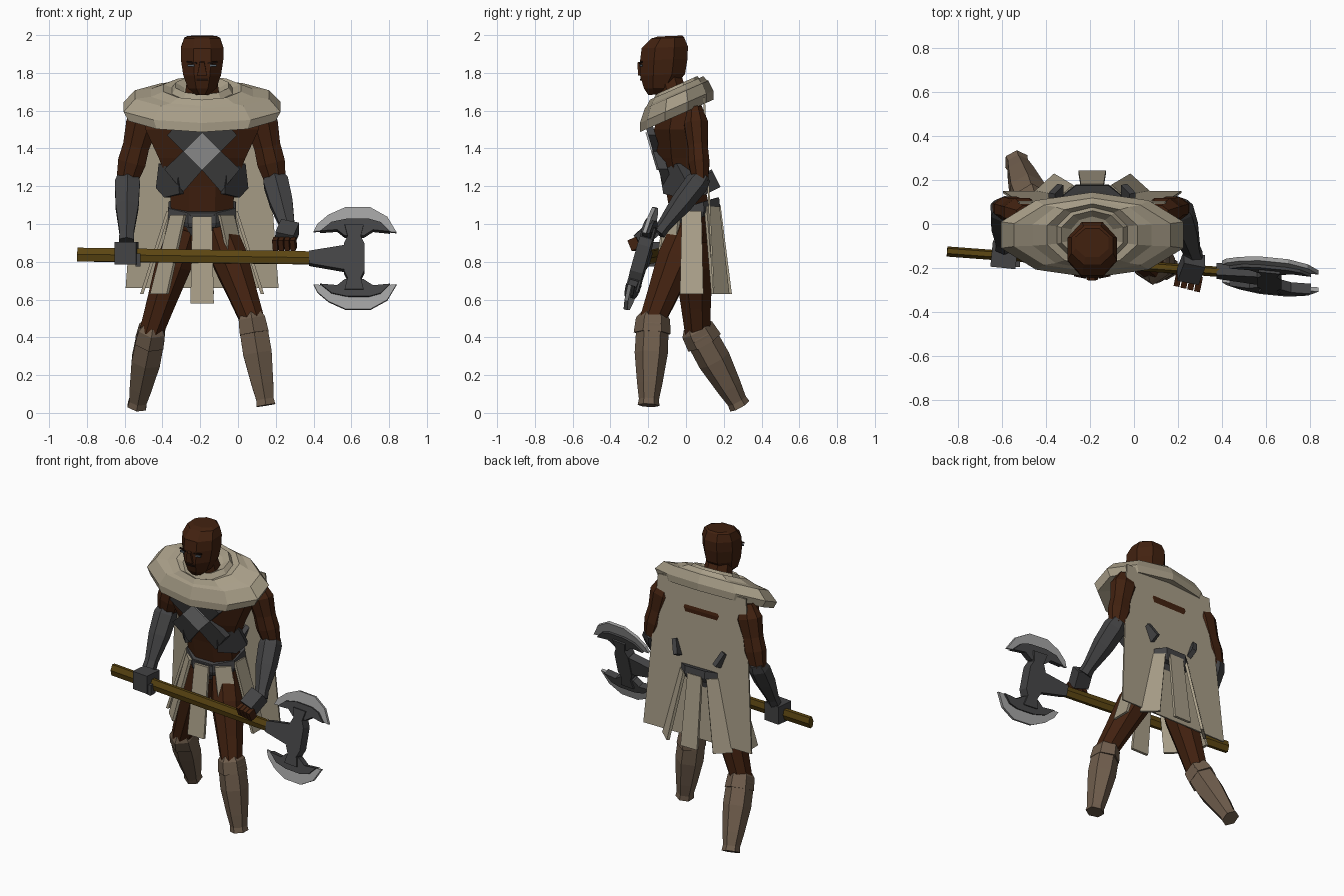
import bpy, bmesh, math
from mathutils import Vector, Matrix, Euler

if "Cube" in bpy.data.objects:
    bpy.data.objects.remove(bpy.data.objects["Cube"])


def material(name, rgb):
    m = bpy.data.materials.new(name)
    m.use_nodes = True
    m.diffuse_color = (*rgb, 1)
    m.node_tree.nodes["Principled BSDF"].inputs["Base Color"].default_value = (*rgb, 1)
    return m


SKIN = material("dark_skin", (0.054, 0.0155, 0.005))
CLOTH = material("tan_cloth", (0.39, 0.34, 0.245))
LEATHER = material("brown_leather", (0.16, 0.11, 0.073))
IRON = material("dark_iron", (0.056, 0.056, 0.058))
STEEL = material("bright_steel", (0.34, 0.34, 0.34))
WOOD = material("shaft_wood", (0.105, 0.06, 0.006))
EYE = material("eye_grey", (0.1, 0.13, 0.16))
DARK = material("face_shadow", (0.012, 0.005, 0.003))

CX = -0.19  # body centre line


def finish(name, mat, bm):
    bmesh.ops.recalc_face_normals(bm, faces=bm.faces)
    me = bpy.data.meshes.new(name)
    bm.to_mesh(me)
    bm.free()
    me.materials.append(mat)
    ob = bpy.data.objects.new(name, me)
    bpy.context.collection.objects.link(ob)
    return ob


def loft(name, mat, rings, n=8, along=False, tilt=0):
    """Skin rings of (x, y, z, rx, ry), level or square to the first-to-last line."""
    bm = bmesh.new()
    rot = Matrix.Identity(3)
    if along:
        axis = Vector(rings[-1][:3]) - Vector(rings[0][:3])
        rot = Vector((0, 0, -1)).rotation_difference(axis).to_matrix()
    loops = []
    for x, y, z, rx, ry in rings:
        loop = []
        for i in range(n):
            a = math.tau * (i + 0.5) / n
            k = 1 / math.cos(math.pi / n)
            p = Vector((rx * k * math.cos(a), ry * k * math.sin(a), 0))
            p.z = tilt * p.y
            loop.append(bm.verts.new(Vector((x, y, z)) + rot @ p))
        loops.append(loop)
    for a, b in zip(loops, loops[1:]):
        for i in range(n):
            j = (i + 1) % n
            bm.faces.new((a[i], a[j], b[j], b[i]))
    bm.faces.new(loops[0])
    bm.faces.new(loops[-1])
    return finish(name, mat, bm)


def body(z, front, back, rx):
    return (CX, (front + back) / 2, z, rx, (back - front) / 2)


def prism(name, mat, pts, offset):
    bm = bmesh.new()
    a = [bm.verts.new(p) for p in pts]
    b = [bm.verts.new(Vector(p) + Vector(offset)) for p in pts]
    bm.faces.new(a)
    bm.faces.new(b)
    for i in range(len(a)):
        j = (i + 1) % len(a)
        bm.faces.new((a[i], a[j], b[j], b[i]))
    return finish(name, mat, bm)


def box(name, mat, loc, size, rot=(0, 0, 0)):
    bm = bmesh.new()
    m = Matrix.LocRotScale(Vector(loc), Euler(rot), Vector(size))
    bmesh.ops.create_cube(bm, size=1, matrix=m)
    return finish(name, mat, bm)


# Head, neck and face
loft("head", SKIN, [body(1.685, -.2, -.12, .035), body(1.72, -.222, -.06, .075),
                    body(1.79, -.243, -.005, .1), body(1.87, -.243, .008, .112),
                    body(1.935, -.235, .01, .112), body(1.985, -.185, -.01, .095),
                    body(1.995, -.15, -.02, .075)], n=8, tilt=.04)
loft("neck", SKIN, [body(1.55, -.12, .06, .11), body(1.8, -.16, -.03, .075)])
prism("nose", SKIN, [(CX - .012, -.24, 1.86), (CX + .012, -.24, 1.86),
                     (CX + .026, -.235, 1.79), (CX - .026, -.235, 1.79)], (0, -.018, -.005))
box("mouth", DARK, (CX, -.24, 1.765), (.06, .008, .01))
for s in (-1, 1):
    side = "left" if s > 0 else "right"
    box(side + "_eye", EYE, (CX + s * .058, -.238, 1.84), (.035, .009, .01), (0, 0, s * .2))
    box(side + "_brow", DARK, (CX + s * .055, -.239, 1.855), (.055, .009, .008), (0, s * -.12, s * .2))

# Torso
loft("torso", SKIN, [body(.9, -.05, .12, .13), body(1.06, -.085, .13, .165),
                     body(1.2, -.11, .1, .17), body(1.35, -.15, .1, .23),
                     body(1.5, -.17, .1118, .3), body(1.62, -.13, .085, .3),
                     body(1.68, -.1, .06, .14)])
loft("hip_guard", IRON, [body(.94, -.085, .12, .09), body(1.05, -.108, .14, .155)])
loft("belt", IRON, [body(1.02, -.1, .165, .17), body(1.05, -.11, .18, .18),
                    body(1.1, -.105, .175, .178), body(1.1, -.09, .15, .15)], tilt=.3)

# Hooded shoulder mantle
mantle = [(.095, .08, 1.71), (.14, .105, 1.735), (.16, .12, 1.705), (.205, .135, 1.72),
          (.27, .15, 1.695), (.355, .16, 1.685), (.415, .185, 1.62), (.39, .185, 1.572),
          (.28, .13, 1.6)]
loft("mantle", CLOTH, [(CX, -.05, z, rx, ry) for rx, ry, z in mantle], n=10, tilt=.44)

# Cape
prism("cape", CLOTH, [(CX - .33, .09, 1.67), (CX + .33, .09, 1.67),
                      (CX + .405, .14, .66), (CX - .405, .14, .66)], (0, .01, 0))


# Chest harness
def chest(x, z, out=0):
    return (CX + x, -.2 + (1.47 - z) * .3 - out, z)


d = .1
prism("chest_diamond", STEEL, [chest(0, 1.385 + d, .01), chest(d, 1.385, .01),
                               chest(0, 1.385 - d, .01), chest(-d, 1.385, .01)], (0, .04, 0))
for s in (-1, 1):
    side = "left_" if s > 0 else "right_"
    prism(side + "upper_strap", IRON, [chest(0, 1.485), chest(s * .1, 1.385), chest(s * .185, 1.47),
                                       chest(s * .14, 1.52), chest(s * .04, 1.525)], (0, .04, 0))
    prism(side + "lower_strap", IRON, [chest(s * .1, 1.385), chest(0, 1.285),
                                       chest(s * .1, 1.17), chest(s * .2, 1.29)], (0, .05, 0))
    x = CX + s * .13
    prism(side + "waist_guard", IRON, [(x, -.14, 1.28), (x + s * .1, -.05, 1.32),
                                       (x + s * .115, .02, 1.19), (x + s * .07, -.03, 1.14),
                                       (x - s * .01, -.12, 1.16)], (-s * .03, .05, 0))
    box(side + "back_guard", IRON, (CX + s * .165, .115, 1.22), (.03, .1, .1), (.5, s * .35, s * .2))

# Skirt panels around the belt
for i, deg in enumerate((0, 45, -45, 90, -90, 138, -138, 180)):
    a = math.radians(deg)
    out = Vector((math.sin(a), -math.cos(a), 0))
    tan = Vector((math.cos(a), math.sin(a), 0))
    top = Vector((CX + .17 * out.x, .03 + .135 * out.y, 1.07 - .03 * math.cos(a)))
    low = Vector((CX + .31 * out.x, .03 + .195 * out.y, .58 if deg == 0 else .63))
    prism("skirt_panel_%d" % i, CLOTH, [top - tan * .052, top + tan * .052,
                                        low + tan * .062, low - tan * .062], out * .018)


# Legs: hip, knee and ankle for each side
def leg(side, hip, knee, ankle):
    h, k, f = Vector(hip), Vector(knee), Vector(ankle)
    thigh = [(0, .085), (.35, .095), (.75, .075), (1.05, .062)]
    loft(side + "_thigh", SKIN, [(*h.lerp(k, t), r, r * 1.05) for t, r in thigh], along=True)
    shin = [(-.04, .06), (.08, .074), (.4, .076), (.75, .058), (.93, .046), (1, .05)]
    loft(side + "_shin_guard", LEATHER, [(*k.lerp(f, t), r, r) for t, r in shin], along=True, n=6)
    cap = [(-.07, .055), (.0, .078), (.17, .085)]
    loft(side + "_knee_guard", LEATHER, [(*k.lerp(f, t), r * .9, r) for t, r in cap], along=True, n=6)


leg("left", (-.1, .01, .97), (.073, -.175, .5), (.148, -.198, .04))
leg("right", (-.28, .03, .97), (-.455, .06, .44), (-.535, .285, .035))


# Arms: shoulder, elbow and wrist for each side
def arm(side, shoulder, elbow, wrist):
    a, e, w = Vector(shoulder), Vector(elbow), Vector(wrist)
    upper = [(-.1, .05), (.15, .085), (.5, .07), (.75, .074), (1.05, .055)]
    loft(side + "_upper_arm", SKIN, [(*a.lerp(e, t), r, r * .75) for t, r in upper], along=True)
    fore = [(-.06, .05), (.08, .066), (.45, .061), (.9, .038), (1.03, .04)]
    loft(side + "_bracer", IRON, [(*e.lerp(w, t), r, r * .85) for t, r in fore], along=True, n=6)


arm("left", (.115, .05, 1.58), (.195, .075, 1.24), (.27, -.14, .96))
arm("right", (-.495, .05, 1.58), (-.585, .075, 1.24), (-.59, -.1, .92))

# Hands
box("right_gauntlet", IRON, (-.59, -.14, .845), (.115, .12, .12), (0, 0, -.1))
box("right_thumb", IRON, (-.53, -.17, .81), (.025, .05, .07))
box("left_gauntlet", IRON, (.26, -.2, .95), (.1, .11, .085), (.7, .2, -.2))
for i in range(4):
    box("left_finger_%d" % i, SKIN, (.2 + i * .031, -.25 - i * .008, .895), (.027, .05, .06), (.4, 0, -.2))

# Axe shaft
loft("axe_shaft", WOOD, [(-.85, -.125, .838, .036, .02), (.42, -.22, .82, .034, .02)], n=6, along=True)


# Axe head in its own tilted frame: u along the shaft, v towards a blade
def axe(points, w):
    n = Vector((0, -1, .28)).normalized()
    o = Vector((.615, -.237, .817))
    return [o + Vector((1, -.1, -.005)) * u + Vector((0, .28, 1)) * v + n * w for u, v in points], n * -2 * w


def axe_part(name, mat, points, w):
    pts, offset = axe(points, w)
    prism(name, mat, pts, offset)


hub = [(.05, .17), (.035, .11), (.055, .07), (.055, -.07), (.035, -.11), (.05, -.17)]
axe_part("axe_hub", IRON, hub + [(-u, v) for u, v in reversed(hub)], .035)
axe_part("axe_socket", IRON, [(-.24, .033), (-.05, .065), (-.05, -.065), (-.24, -.033)], .028)
edge = [(-.215, .14), (-.195, .18), (-.135, .23), (-.045, .27), (.085, .27), (.175, .22),
        (.225, .137), (.1, .15), (-.09, .15)]
cheek = [(-.18, .14), (-.12, .188), (-.04, .205), (.08, .205), (.14, .188), (.19, .138),
         (.1, .147), (.05, .115), (-.05, .115), (-.09, .147)]
for s, label in ((1, "upper"), (-1, "lower")):
    axe_part(label + "_blade_edge", STEEL, [(u, s * v) for u, v in edge], .01)
    axe_part(label + "_blade_cheek", IRON, [(u, s * v) for u, v in cheek], .024)
